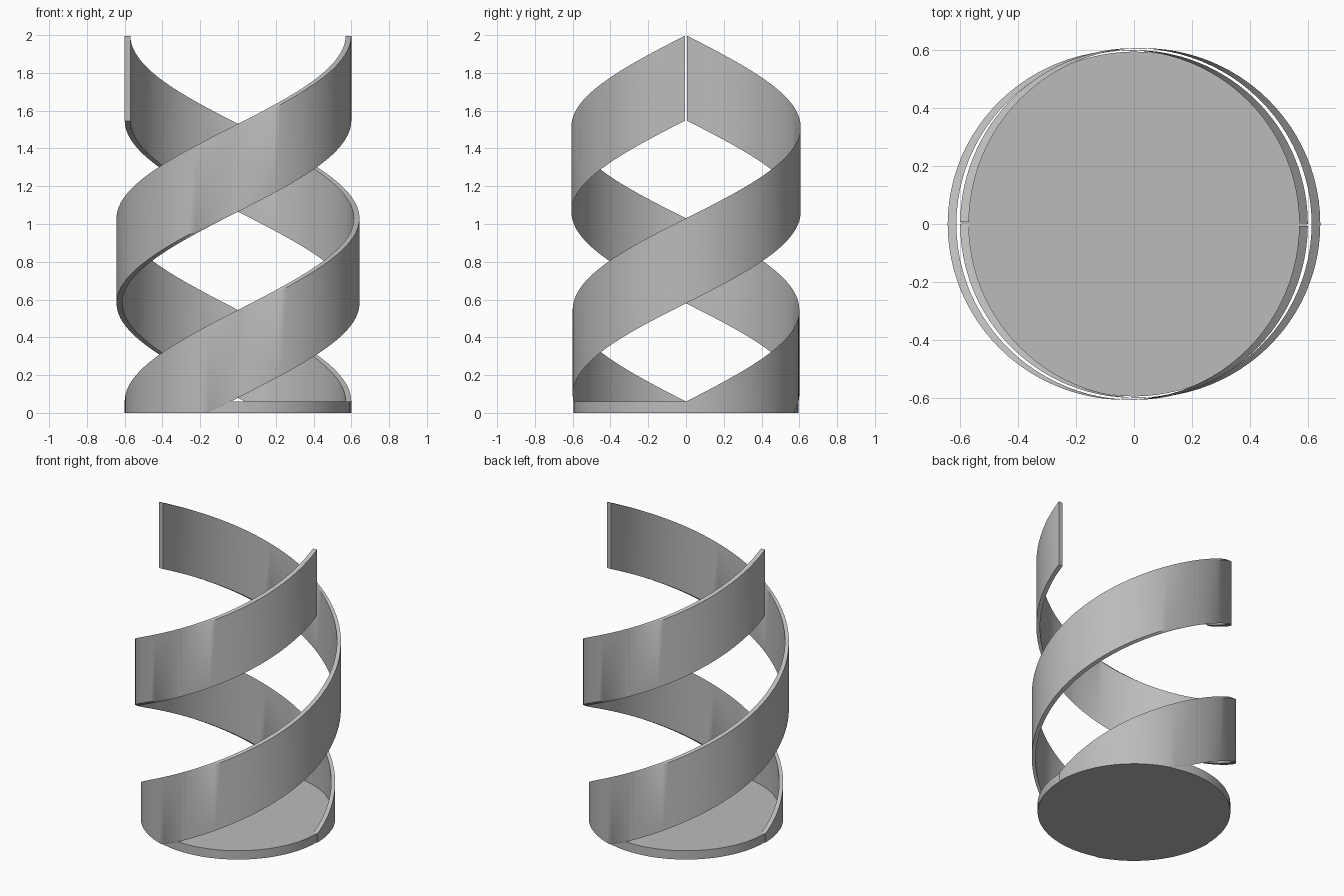
import bpy, bmesh, math

cube = bpy.data.objects.get("Cube")
if cube:
    bpy.data.objects.remove(cube)

BAND = 0.45        # ribbon height
SHIFT = 0.03       # ribbon thickness, measured along x
FOOT = 0.06        # base plate height
RISE = 1.94        # climb over one full turn
RADII = [0.6, 0.6, 0.613, 0.607, 0.6]   # radius at each quarter turn
STEPS = 24         # samples per quarter turn

grey = bpy.data.materials.new("plain grey")
grey.use_nodes = True
colour = (0.5, 0.5, 0.5, 1)
grey.diffuse_color = colour
grey.node_tree.nodes["Principled BSDF"].inputs["Base Color"].default_value = colour


def finish(bm, name):
    mesh = bpy.data.meshes.new(name)
    bm.to_mesh(mesh)
    bm.free()
    mesh.materials.append(grey)
    obj = bpy.data.objects.new(name, mesh)
    bpy.context.collection.objects.link(obj)
    bpy.ops.object.select_all(action="DESELECT")
    obj.select_set(True)
    bpy.context.view_layer.objects.active = obj
    bpy.ops.object.shade_smooth_by_angle(angle=math.radians(35))
    return obj


def radius(q):
    i = min(int(q), 3)
    f = (1 - math.cos((q - i) * math.pi)) / 2
    return RADII[i] * (1 - f) + RADII[i + 1] * f


def section(bm, q, side, turn):
    """Corners at quarter-turn q: outer low, outer top, inner top, inner low."""
    a = -math.pi + q * math.pi / 2
    r = radius(q)
    x, y = r * math.cos(a), r * math.sin(a)
    top = FOOT + RISE * q / 4
    low = max(0, top - BAND)
    outer, inner = (x + SHIFT, x) if side > 0 else (x, x + SHIFT)
    return [bm.verts.new((turn * px, turn * y, z))
            for px, z in ((outer, low), (outer, top), (inner, top), (inner, low))]


def ribbon(name, turn):
    bm = bmesh.new()
    end = 3.993
    ground = (BAND - FOOT) / RISE * 4     # where the lower edge leaves the ground
    # The outer and inner walls trade places at the front and the back
    for start, stop, side in ((0, 1, -1), (1, 3, 1), (3, end, -1)):
        count = round((stop - start) * STEPS)
        qs = [start + (stop - start) * i / count for i in range(count + 1)]
        if start < ground < stop:
            qs = sorted(qs + [ground])
        rows = [section(bm, q, side, turn) for q in qs]
        for a, b in zip(rows, rows[1:]):
            for i in range(4):
                j = (i + 1) % 4
                bm.faces.new((a[i], b[i], b[j], a[j]))
        if start == 0:
            bm.faces.new(rows[0])
        if stop == end:
            bm.faces.new(rows[-1][::-1])
    return finish(bm, name)


# Round base plate
bm = bmesh.new()
bmesh.ops.create_cone(bm, cap_ends=True, segments=96, radius1=0.595, radius2=0.595, depth=FOOT)
bmesh.ops.translate(bm, verts=bm.verts, vec=(0, 0, FOOT / 2))
finish(bm, "base_plate")

# Two ribbons, half a turn apart
ribbon("ribbon_front", 1)
ribbon("ribbon_back", -1)
